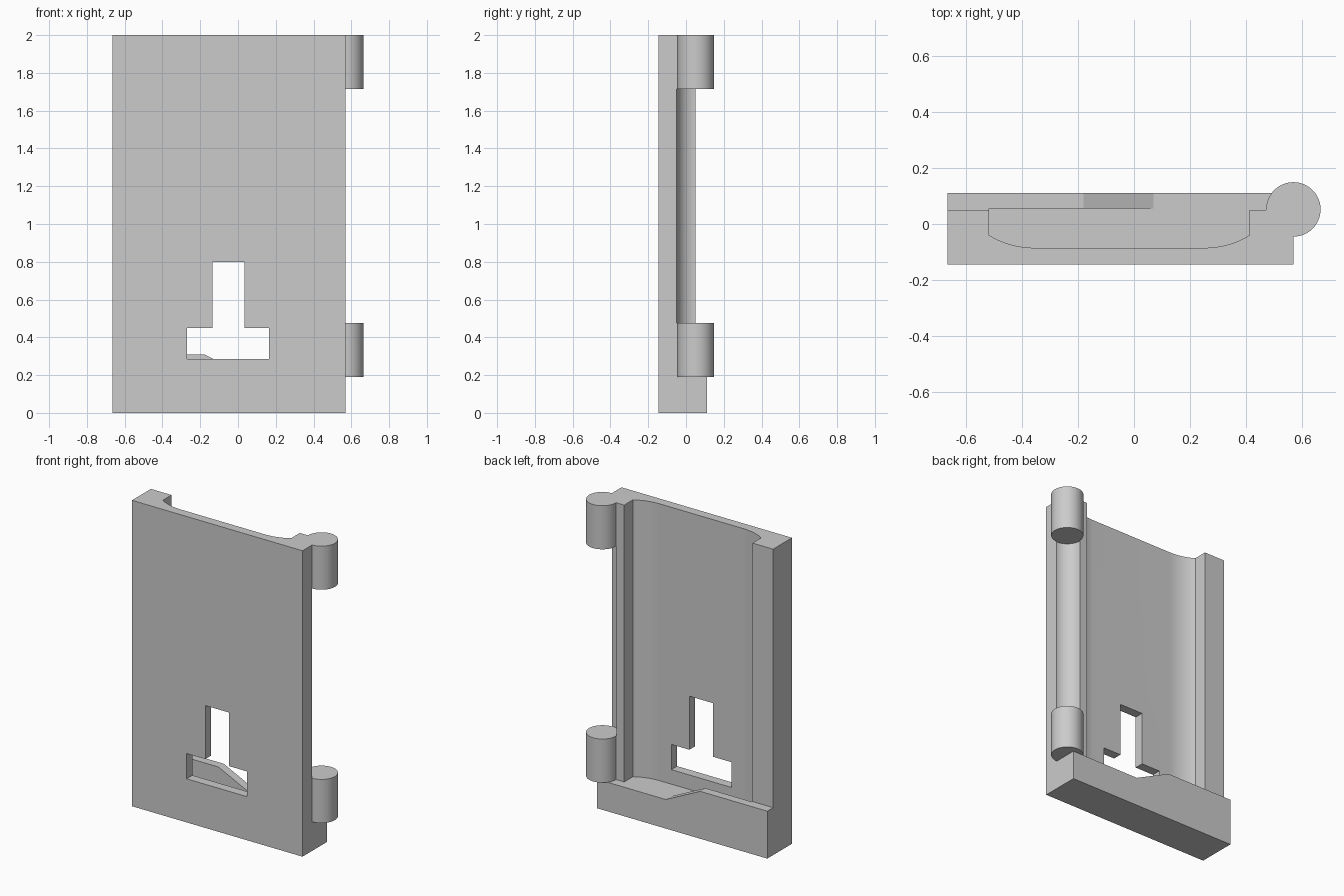
import bpy
import bmesh
import math

if "Cube" in bpy.data.objects:
    bpy.data.objects.remove(bpy.data.objects["Cube"], do_unlink=True)

grey = bpy.data.materials.new("plain_grey")
grey.use_nodes = True
GREY = (0.6, 0.6, 0.6, 1)
grey.diffuse_color = GREY
grey.node_tree.nodes["Principled BSDF"].inputs["Base Color"].default_value = GREY

LEFT, RIGHT = -0.665, 0.568
FRONT, WALL, BACK = -0.145, 0.05, 0.11
FLOOR, LIP, TOP = 0.19, 0.31, 2.0
HINGE = (RIGHT, 0.052)


def prism(name, points, start, end, axis="z"):
    """Extrude an outline along z (outline in x, y) or y (outline in x, z)."""
    bm = bmesh.new()
    place = (lambda a, b: (a, b, start)) if axis == "z" else (lambda a, b: (a, start, b))
    face = bm.faces.new([bm.verts.new(place(a, b)) for a, b in points])
    grown = bmesh.ops.extrude_face_region(bm, geom=[face])["geom"]
    step = (0, 0, end - start) if axis == "z" else (0, end - start, 0)
    bmesh.ops.translate(bm, vec=step, verts=[v for v in grown if isinstance(v, bmesh.types.BMVert)])
    bmesh.ops.recalc_face_normals(bm, faces=bm.faces)
    mesh = bpy.data.meshes.new(name)
    bm.to_mesh(mesh)
    bm.free()
    mesh.materials.append(grey)
    obj = bpy.data.objects.new(name, mesh)
    bpy.context.collection.objects.link(obj)
    return obj


def circle(radius, count=64):
    return [(HINGE[0] + radius * math.cos(math.tau * i / count),
             HINGE[1] + radius * math.sin(math.tau * i / count)) for i in range(count)]


def select(obj):
    bpy.ops.object.select_all(action="DESELECT")
    obj.select_set(True)
    bpy.context.view_layer.objects.active = obj


def cut(target, cutter):
    cutter.hide_render = True
    select(target)
    mod = target.modifiers.new("cut", "BOOLEAN")
    mod.operation = "DIFFERENCE"
    mod.solver = "EXACT"
    mod.object = cutter
    bpy.ops.object.modifier_apply(modifier=mod.name)
    bpy.data.objects.remove(cutter, do_unlink=True)


# Solid panel
panel = prism("panel", [(LEFT, FRONT), (RIGHT, FRONT), (RIGHT, BACK), (LEFT, BACK)], 0, TOP)

# Trim the back above the lip, which ramps up to its raised half
cut(panel, prism("lip_cutter", [(-1, LIP), (-0.18, LIP), (0.07, FLOOR), (1, FLOOR), (1, 3), (-1, 3)],
                 WALL, 0.5, "y"))

# Shallow tray with curved sides, open at the top
middle, half, flat = -0.052, 0.464, 0.3
side = []
for i in range(13):
    t = i / 12
    x = (1 - t) ** 2 * half + 2 * t * (1 - t) * 0.39 + t * t * flat
    y = (1 - t) ** 2 * -0.04 + 2 * t * (1 - t) * -0.085 + t * t * -0.085
    side.append((x, y))
side.insert(0, (half, 0.055))
outline = [(middle + x, y) for x, y in side] + [(middle - x, y) for x, y in reversed(side)]
cut(panel, prism("tray_cutter", outline, FLOOR, 2.2))

# Hollow for the matching hinge knuckle
cut(panel, prism("groove_cutter", circle(0.101), 0.475, 1.715))

# Stepped opening through the front
cut(panel, prism("opening_cutter", [(-0.27, 0.285), (0.165, 0.285), (0.165, 0.45), (0.035, 0.45),
                                    (0.035, 0.8), (-0.135, 0.8), (-0.135, 0.45), (-0.27, 0.45)],
                 -0.5, 0.02, "y"))

# Hinge knuckles
parts = [panel,
         prism("lower_hinge_knuckle", circle(0.097), FLOOR, 0.475),
         prism("upper_hinge_knuckle", circle(0.097), 1.715, TOP)]

for part in parts:
    select(part)
    bpy.ops.object.shade_smooth_by_angle(angle=math.radians(25))
